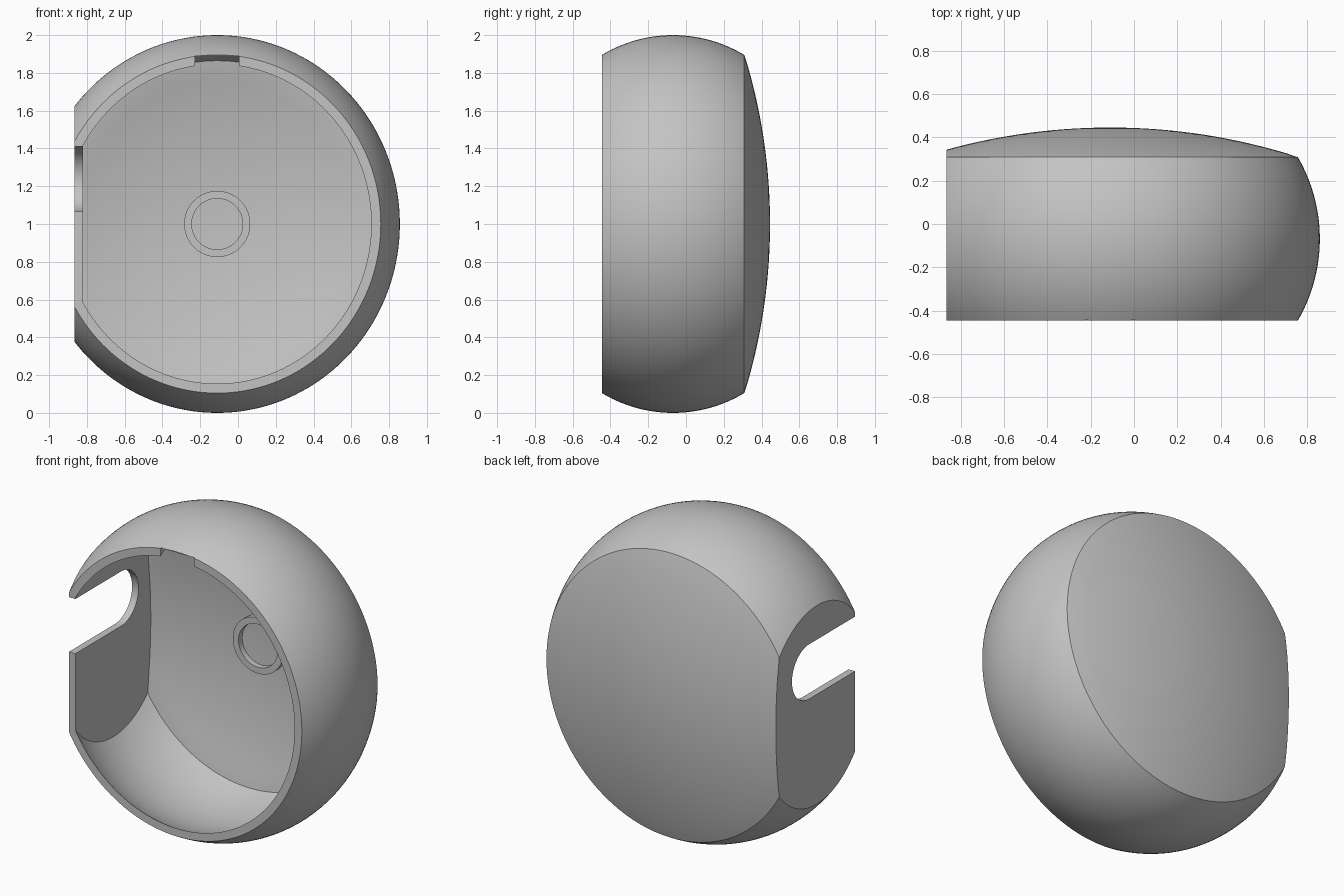
import bpy, bmesh, math
from mathutils import Matrix, Vector

if "Cube" in bpy.data.objects:
    bpy.data.objects.remove(bpy.data.objects["Cube"])

CX, CZ = -0.11, 1.0      # axis of the round body
FRONT, BACK = -0.445, 0.308
MID = (FRONT + BACK) / 2

grey = bpy.data.materials.new("plain_grey")
grey.use_nodes = True
grey.diffuse_color = (0.55, 0.55, 0.55, 1)
grey.node_tree.nodes["Principled BSDF"].inputs["Base Color"].default_value = (0.55, 0.55, 0.55, 1)


def finish(bm, name):
    bmesh.ops.recalc_face_normals(bm, faces=bm.faces)
    mesh = bpy.data.meshes.new(name)
    bm.to_mesh(mesh)
    bm.free()
    mesh.materials.append(grey)
    obj = bpy.data.objects.new(name, mesh)
    bpy.context.collection.objects.link(obj)
    return obj


def lathe(name, profile, squash=1.0, closed=False, steps=144):
    """Turn (radius, y) points about the body axis."""
    bm = bmesh.new()
    verts = [bm.verts.new((r, y, 0)) for r, y in profile]
    pairs = list(zip(verts, verts[1:]))
    if closed:
        pairs.append((verts[-1], verts[0]))
    edges = [bm.edges.new(p) for p in pairs]
    bmesh.ops.spin(bm, geom=verts + edges, cent=(0, 0, 0), axis=(0, 1, 0),
                   angle=math.tau, steps=steps, use_merge=False)
    bmesh.ops.remove_doubles(bm, verts=bm.verts, dist=0.0001)
    bmesh.ops.transform(bm, verts=bm.verts,
                        matrix=Matrix.Translation((CX, 0, CZ)) @ Matrix.Diagonal((squash, 1, 1, 1)))
    return finish(bm, name)


def box(name, low, high):
    bm = bmesh.new()
    low, high = Vector(low), Vector(high)
    bmesh.ops.create_cube(bm, size=1, matrix=Matrix.Translation((low + high) / 2)
                          @ Matrix.Diagonal((*(high - low), 1)))
    return finish(bm, name)


def combine(target, tool, operation):
    tool.hide_render = True
    bpy.context.view_layer.objects.active = target
    mod = target.modifiers.new("combine", "BOOLEAN")
    mod.object, mod.operation, mod.solver = tool, operation, "EXACT"
    bpy.ops.object.modifier_apply(modifier=mod.name)
    bpy.data.objects.remove(tool)


def bulge(start, end, inset, count=28):
    """Barrel-shaped side wall."""
    ys = [start + (end - start) * i / count for i in range(count + 1)]
    return [(0.27 - inset + math.sqrt(0.73 ** 2 - (y - MID) ** 2), y) for y in ys]


def dome(radius, peak, count=16):
    """Shallow back cap, from its edge to the axis."""
    big = 3.03
    rs = [radius * (1 - i / count) for i in range(1, count + 1)]
    return [(r, peak - big + math.sqrt(big ** 2 - r ** 2)) for r in rs]


# Outer body with flat side
housing = lathe("housing", [(0, FRONT)] + bulge(FRONT, BACK, 0) + dome(0.896, 0.445), 0.967)
combine(housing, box("side_cutter", (-2, -1, -1), (-0.865, 1, 3)), "DIFFERENCE")

# Hollow inside, open at the front
wall = bulge(FRONT, 0.274, 0.05)
cavity = lathe("cavity", [(0, -0.6), (wall[0][0], -0.6)] + wall + dome(wall[-1][0], 0.395), 0.965)
combine(cavity, box("cavity_side_cutter", (-2, -1, -1), (-0.82, 1, 3)), "DIFFERENCE")
combine(housing, cavity, "DIFFERENCE")

# Round-ended cable slot in the flat side
slot_z, slot_r, slot_y = 1.238, 0.172, 0.01
bm = bmesh.new()
outline = [(-0.6, slot_z - slot_r)]
for i in range(33):
    a = math.pi * (i / 32 - 0.5)
    outline.append((slot_y + slot_r * math.cos(a), slot_z + slot_r * math.sin(a)))
outline.append((-0.6, slot_z + slot_r))
face = bm.faces.new([bm.verts.new((-1, y, z)) for y, z in outline])
side = bmesh.ops.extrude_face_region(bm, geom=[face])
bmesh.ops.translate(bm, vec=(0.25, 0, 0),
                    verts=[v for v in side["geom"] if isinstance(v, bmesh.types.BMVert)])
combine(housing, finish(bm, "slot_cutter"), "DIFFERENCE")

# Notch in the top of the rim
combine(housing, box("notch_cutter", (-0.228, -0.6, 1.7), (0.006, -0.3, 1.89)), "DIFFERENCE")

# Raised ring on the inner back wall
ring = lathe("ring", [(0.135, 0.355), (0.175, 0.355), (0.175, 0.42), (0.135, 0.42)],
             closed=True, steps=64)
combine(housing, ring, "UNION")

bpy.ops.object.select_all(action="DESELECT")
housing.select_set(True)
bpy.context.view_layer.objects.active = housing
bpy.ops.object.shade_smooth_by_angle(angle=math.radians(20))
